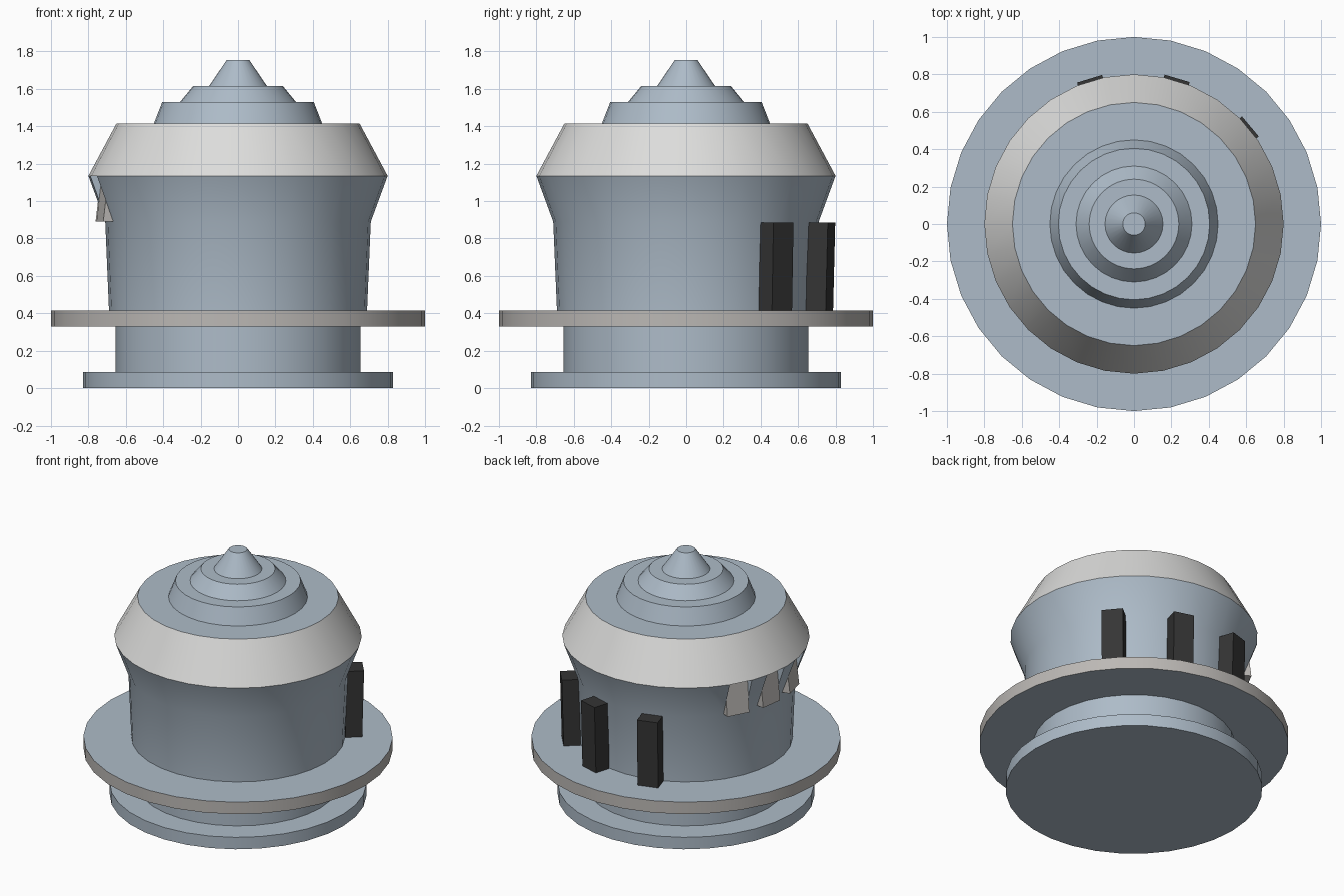
import bpy, bmesh, math
from mathutils import Matrix, Vector

SEGMENTS = 32
START_CUBE = bpy.data.objects.get("Cube")
if START_CUBE:
    bpy.data.objects.remove(START_CUBE, do_unlink=True)


def material(name, color):
    mat = bpy.data.materials.new(name)
    mat.use_nodes = True
    mat.diffuse_color = (*color, 1)
    mat.node_tree.nodes["Principled BSDF"].inputs["Base Color"].default_value = (*color, 1)
    return mat


BLUE = material("blue grey metal", (0.42, 0.50, 0.58))
WHITE = material("white paint", (0.72, 0.72, 0.71))
TRIM = material("warm grey trim", (0.50, 0.48, 0.46))
BLACK = material("black plastic", (0.035, 0.035, 0.035))


def finish(name, bm, mats, smooth=True):
    bmesh.ops.recalc_face_normals(bm, faces=bm.faces)
    mesh = bpy.data.meshes.new(name)
    bm.to_mesh(mesh)
    bm.free()
    obj = bpy.data.objects.new(name, mesh)
    bpy.context.collection.objects.link(obj)
    for mat in mats:
        mesh.materials.append(mat)
    if smooth:
        bpy.ops.object.select_all(action="DESELECT")
        obj.select_set(True)
        bpy.context.view_layer.objects.active = obj
        bpy.ops.object.shade_smooth_by_angle(angle=math.radians(30))
    return obj


def turned(name, profile, mats=(BLUE,)):
    """Solid of revolution from (radius, height) pairs; a second material paints the walls."""
    bm = bmesh.new()
    rings = []
    for r, z in profile:
        rings.append([bm.verts.new((r * math.sin(a), r * math.cos(a), z))
                      for a in (math.tau * i / SEGMENTS for i in range(SEGMENTS))])
    for low, high in zip(rings, rings[1:]):
        for i in range(SEGMENTS):
            j = (i + 1) % SEGMENTS
            face = bm.faces.new((low[i], low[j], high[j], high[i]))
            face.material_index = len(mats) - 1
    bm.faces.new(rings[0])
    bm.faces.new(rings[-1])
    return finish(name, bm, mats)


def radial_block(name, side, width, angle, mats):
    """Extrude a (radius, height) outline sideways and turn it about the axis."""
    bm = bmesh.new()
    face = bm.faces.new([bm.verts.new((r, -width / 2, z)) for r, z in side])
    out = bmesh.ops.extrude_face_region(bm, geom=[face])
    verts = [v for v in out["geom"] if isinstance(v, bmesh.types.BMVert)]
    bmesh.ops.translate(bm, verts=verts, vec=Vector((0, width, 0)))
    bm.transform(Matrix.Rotation(math.radians(angle), 4, "Z"))
    return finish(name, bm, mats, smooth=False)


# Base, neck and wide flange
turned("base_disc", [(0.83, 0), (0.83, 0.085)])
turned("neck", [(0.655, 0.085), (0.655, 0.33)])
turned("flange", [(1, 0.33), (1, 0.415)], (BLUE, TRIM))

# Flared body and sloped collar
body = turned("body", [(0.69, 0.415), (0.71, 0.89), (0.8, 1.135)])
turned("collar", [(0.8, 1.135), (0.65, 1.415)], (BLUE, WHITE))

# Stepped cap
turned("cap_lower", [(0.45, 1.415), (0.405, 1.53)])
turned("cap_middle", [(0.31, 1.53), (0.24, 1.615)])
turned("cap_tip", [(0.155, 1.615), (0.06, 1.755)])

# Downward-leaning windows, recessed at the top and projecting at the bottom
for n, angle in enumerate((151.5, 172, 193), 1):
    cutter = radial_block(f"window_cutter_{n}", [(0.757, 0.89), (0.95, 0.89), (0.95, 1.2), (0.72, 1.2)],
                          0.16, angle, [BLUE])
    cutter.hide_render = True
    cutter.hide_set(True)
    cut = body.modifiers.new(f"window_recess_{n}", "BOOLEAN")
    cut.operation = "DIFFERENCE"
    cut.solver = "EXACT"
    cut.object = cutter
    radial_block(f"window_{n}", [(0.66, 0.89), (0.758, 0.89), (0.729, 1.134), (0.66, 1.134)],
                 0.16, angle, [TRIM])

# Upright posts standing on the flange
for n, angle in enumerate((40, 73.5, 107), 1):
    radial_block(f"post_{n}", [(0.69, 0.415), (0.80, 0.415), (0.812, 0.885), (0.70, 0.885)],
                 0.14, angle, [BLACK])
